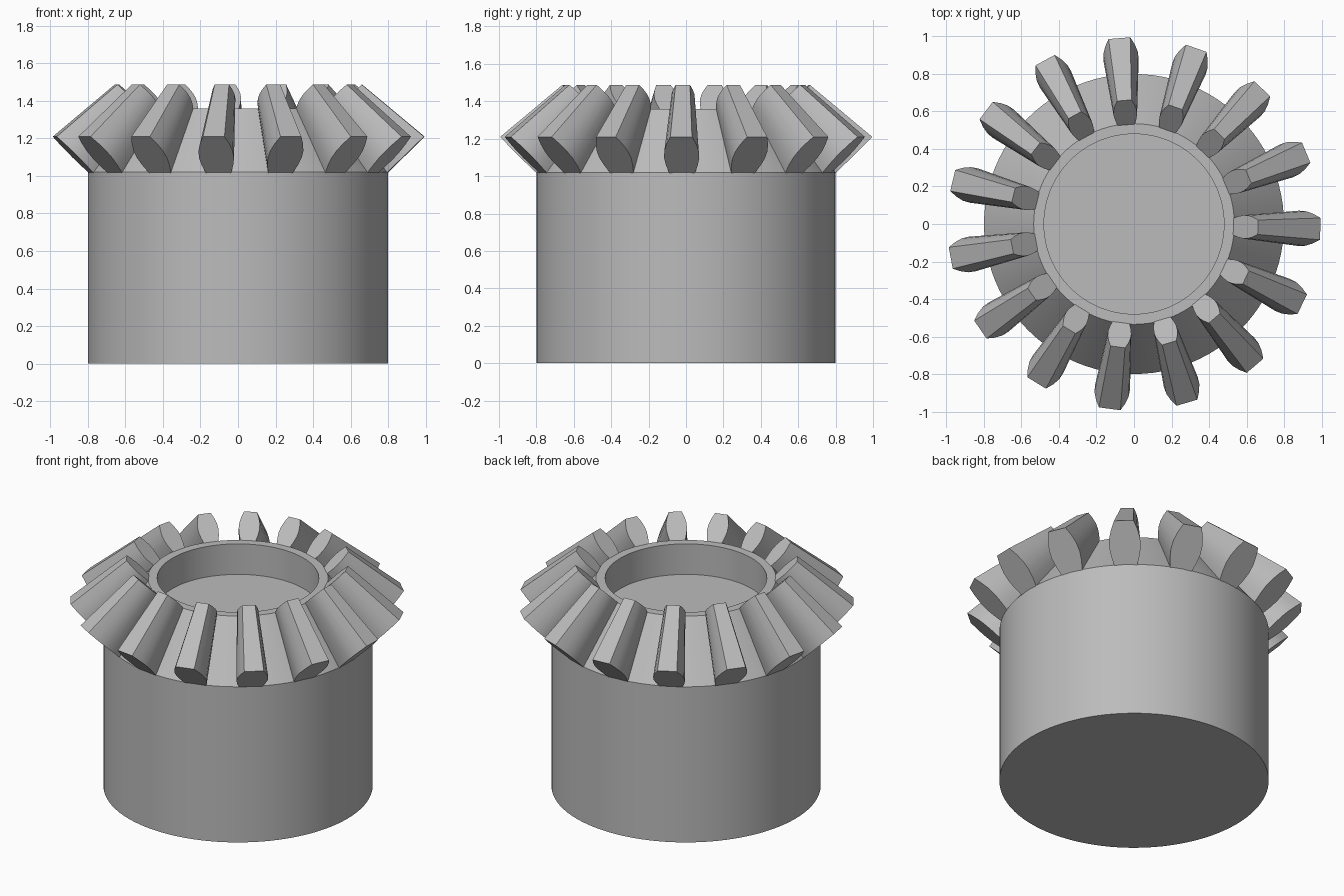
import bpy, bmesh, math
from mathutils import Matrix, Vector

cube = bpy.data.objects.get("Cube")
if cube:
    bpy.data.objects.remove(cube)

steel = bpy.data.materials.new("plain grey")
steel.use_nodes = True
GREY = (0.5, 0.5, 0.5, 1)
steel.diffuse_color = GREY
steel.node_tree.nodes["Principled BSDF"].inputs["Base Color"].default_value = GREY

TEETH = 15
SEGMENTS = 96
APEX = Vector((0, 0, 2.04))   # tip of the pitch cone
INNER = 0.665                 # size of a tooth's inner end
ROOT = Vector((0.8, 0, 1.02))
TIP = Vector((0.994, 0, 1.21))


def finish(name, bm):
    bmesh.ops.recalc_face_normals(bm, faces=bm.faces)
    mesh = bpy.data.meshes.new(name)
    bm.to_mesh(mesh)
    bm.free()
    obj = bpy.data.objects.new(name, mesh)
    bpy.context.collection.objects.link(obj)
    mesh.materials.append(steel)
    bpy.ops.object.select_all(action="DESELECT")
    obj.select_set(True)
    bpy.context.view_layer.objects.active = obj
    bpy.ops.object.shade_smooth_by_angle(angle=math.radians(30))
    return obj


# Hub: cylinder, root cone, rim and shallow bore as one turned profile
bm = bmesh.new()
profile = [(0.8, 0), (0.8, 1.02), (0.535, 1.36), (0.48, 1.36), (0.48, 1.16)]
rings = []
for r, z in profile:
    rings.append([bm.verts.new((r * math.cos(a), r * math.sin(a), z))
                  for a in (math.tau * i / SEGMENTS for i in range(SEGMENTS))])
for low, high in zip(rings, rings[1:]):
    for i in range(SEGMENTS):
        j = (i + 1) % SEGMENTS
        bm.faces.new((low[i], low[j], high[j], high[i]))
bm.faces.new(rings[0])
bm.faces.new(rings[-1])
finish("hub", bm)

# Teeth: bulged section on the back cone, tapering towards the apex
half = [(-0.08, 0.062), (0, 0.07), (0.2, 0.085), (0.4, 0.094),
        (0.6, 0.092), (0.8, 0.079), (1, 0.058)]
outline = half + [(t, -w) for t, w in reversed(half)]
outer = [ROOT.lerp(TIP, t) + Vector((0, w, 0)) for t, w in outline]
inner = [APEX.lerp(p, INNER) for p in outer]

bm = bmesh.new()
for k in range(TEETH):
    turn = Matrix.Rotation(math.radians(-1.5) + math.tau * k / TEETH, 3, "Z")
    back = [bm.verts.new(turn @ p) for p in outer]
    front = [bm.verts.new(turn @ p) for p in inner]
    bm.faces.new(back)
    bm.faces.new(front)
    for i in range(len(back)):
        j = (i + 1) % len(back)
        bm.faces.new((back[i], back[j], front[j], front[i]))
finish("gear_teeth", bm)
